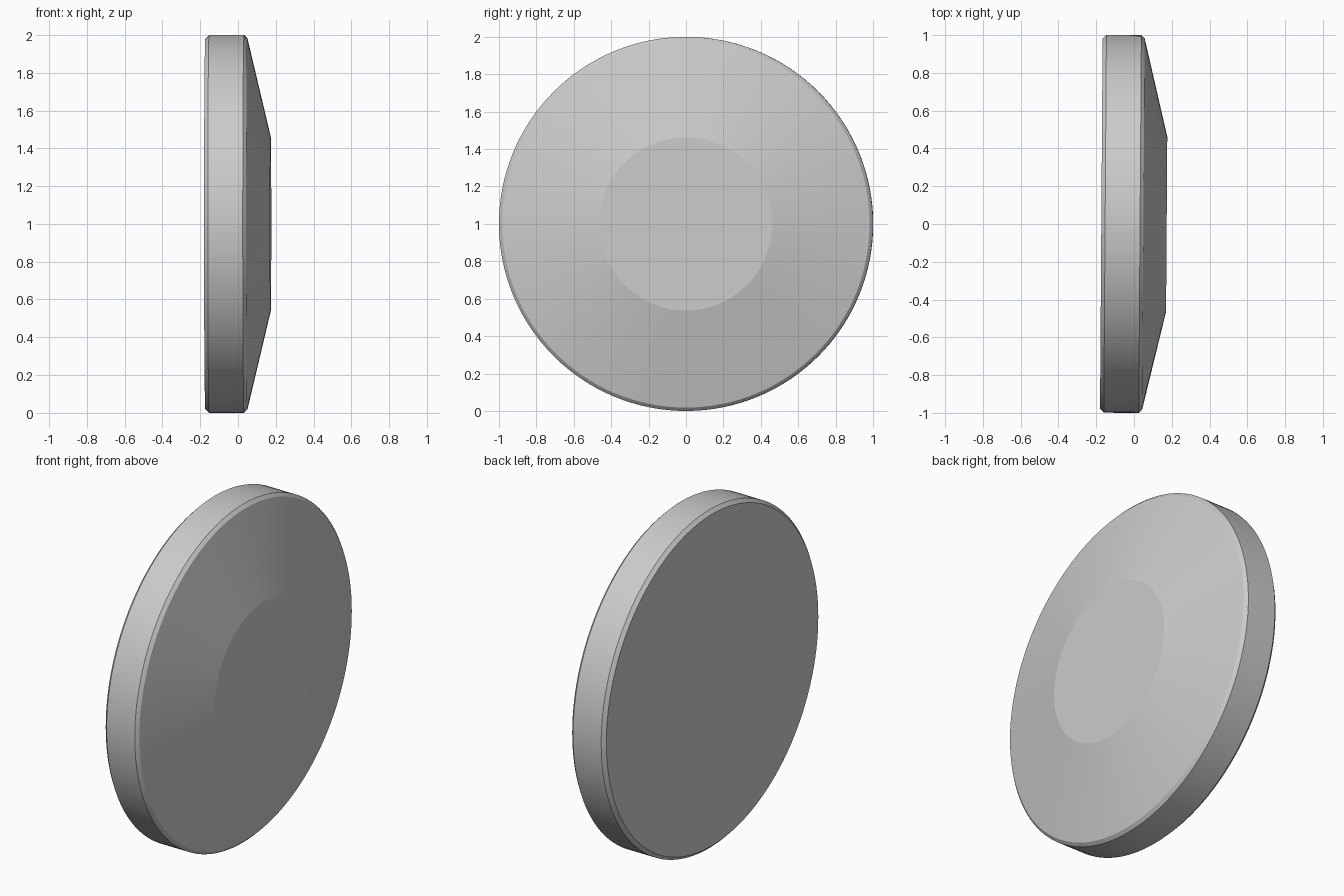
import bpy, bmesh, math
from mathutils import Matrix, Vector

if "Cube" in bpy.data.objects:
    bpy.data.objects.remove(bpy.data.objects["Cube"])

SIDES = 128
# Lathe profile: (position along x, radius)
PROFILE = [(-0.173, 0.0), (-0.173, 0.98), (-0.153, 1.0), (0.032, 1.0),
           (0.050, 0.982), (0.173, 0.463), (0.173, 0.0)]

# Disc: revolve the profile around the x axis
bm = bmesh.new()
verts = [bm.verts.new((x, 0, r)) for x, r in PROFILE]
edges = [bm.edges.new(pair) for pair in zip(verts, verts[1:])]
bmesh.ops.spin(bm, geom=verts + edges, cent=(0, 0, 0), axis=(1, 0, 0),
               angle=math.tau, steps=SIDES, use_merge=True)
bmesh.ops.remove_doubles(bm, verts=bm.verts, dist=1e-5)
bmesh.ops.recalc_face_normals(bm, faces=bm.faces)

# Slight turn about z, then stand it on the ground
bmesh.ops.rotate(bm, verts=bm.verts, cent=(0, 0, 0),
                 matrix=Matrix.Rotation(math.radians(-0.4), 3, 'Z'))
bmesh.ops.translate(bm, verts=bm.verts, vec=Vector((0, 0, 1)))

mesh = bpy.data.meshes.new("round_disc")
bm.to_mesh(mesh)
bm.free()
disc = bpy.data.objects.new("round_disc", mesh)
bpy.context.collection.objects.link(disc)

# Smooth around the rim, crisp bevel and cap edges
bpy.context.view_layer.objects.active = disc
disc.select_set(True)
bpy.ops.object.shade_smooth_by_angle(angle=math.radians(10))
